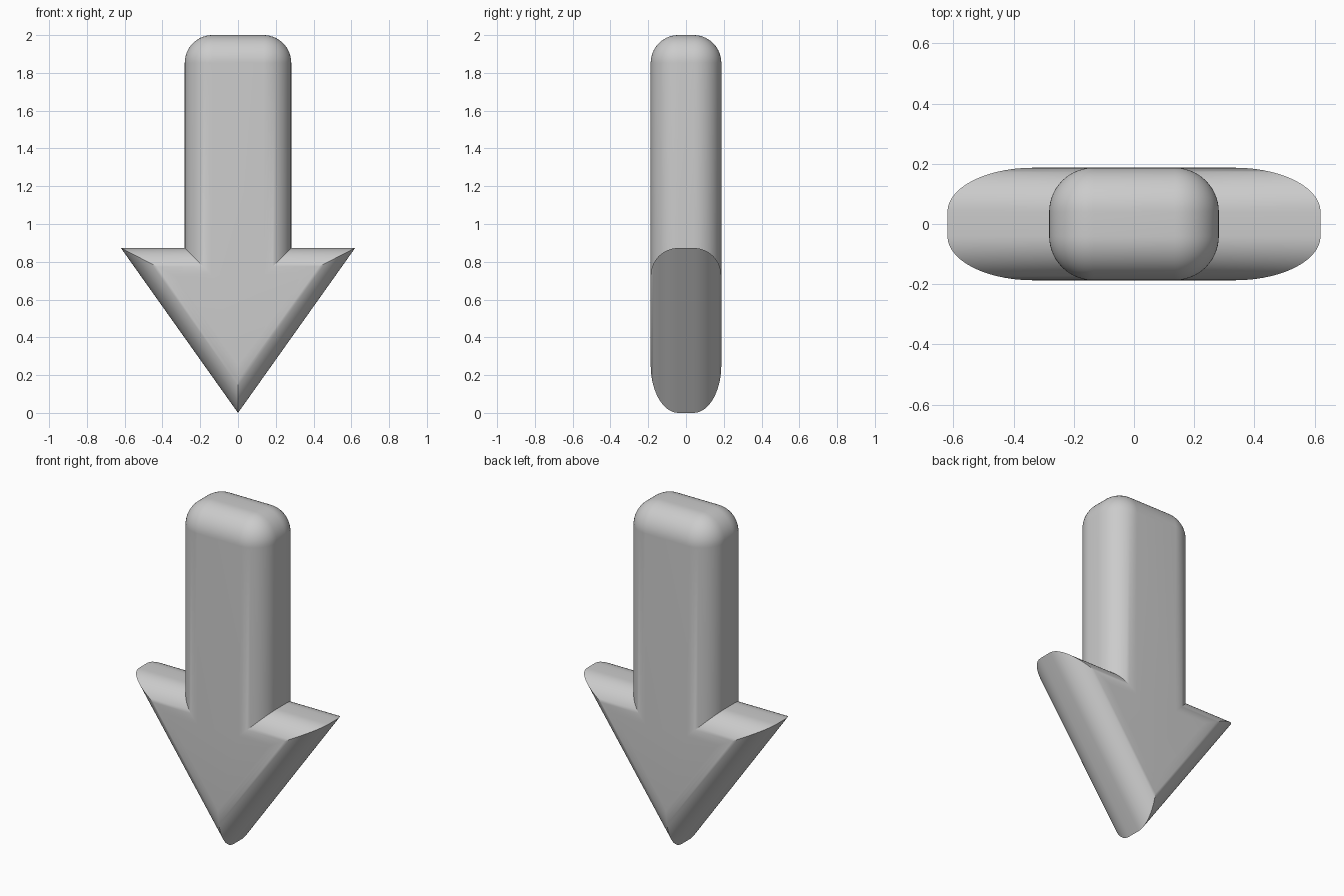
import bpy, bmesh
from math import sin, cos, tan, pi, atan2

if "Cube" in bpy.data.objects:
    bpy.data.objects.remove(bpy.data.objects["Cube"])

HALF_T, R = 0.187, 0.147           # half thickness, edge rounding radius
SHAFT, WING, SHOULDER, TOP = 0.282, 0.62, 0.873, 2.0
STEPS = 14
ANGLE = atan2(SHOULDER, WING)      # angle at the wing tips


def outline(d):
    """Arrow outline (x, z) moved inward by d, with mitred head corners."""
    s = SHOULDER - d
    right = [(WING - d / tan(ANGLE / 2), s), (SHAFT - d, s)]
    for i in range(STEPS + 1):
        t = pi / 2 * i / STEPS
        right.append((SHAFT - R + (R - d) * cos(t), TOP - R + (R - d) * sin(t)))
    return [(0, d / cos(ANGLE))] + right + [(-x, z) for x, z in reversed(right)]


# Quarter-round edge profile from front face to back face
front = [(R * (1 - sin(pi / 2 * i / STEPS)), -HALF_T + R * (1 - cos(pi / 2 * i / STEPS)))
         for i in range(STEPS + 1)]
profile = front + [(d, -y) for d, y in reversed(front)]

# Stack the inset outlines into a closed solid
bm = bmesh.new()
rings = [[bm.verts.new((x, y, z)) for x, z in outline(d)] for d, y in profile]
n = len(rings[0])
for a, b in zip(rings, rings[1:]):
    for i in range(n):
        j = (i + 1) % n
        bm.faces.new((a[i], a[j], b[j], b[i]))
bm.faces.new(rings[0])
bm.faces.new(rings[-1])
bmesh.ops.remove_doubles(bm, verts=bm.verts, dist=1e-5)
bmesh.ops.recalc_face_normals(bm, faces=bm.faces)

mesh = bpy.data.meshes.new("down_arrow")
bm.to_mesh(mesh)
bm.free()
arrow = bpy.data.objects.new("down_arrow", mesh)
bpy.context.collection.objects.link(arrow)
bpy.context.view_layer.objects.active = arrow
arrow.select_set(True)
bpy.ops.object.shade_smooth_by_angle(angle=pi / 6)
